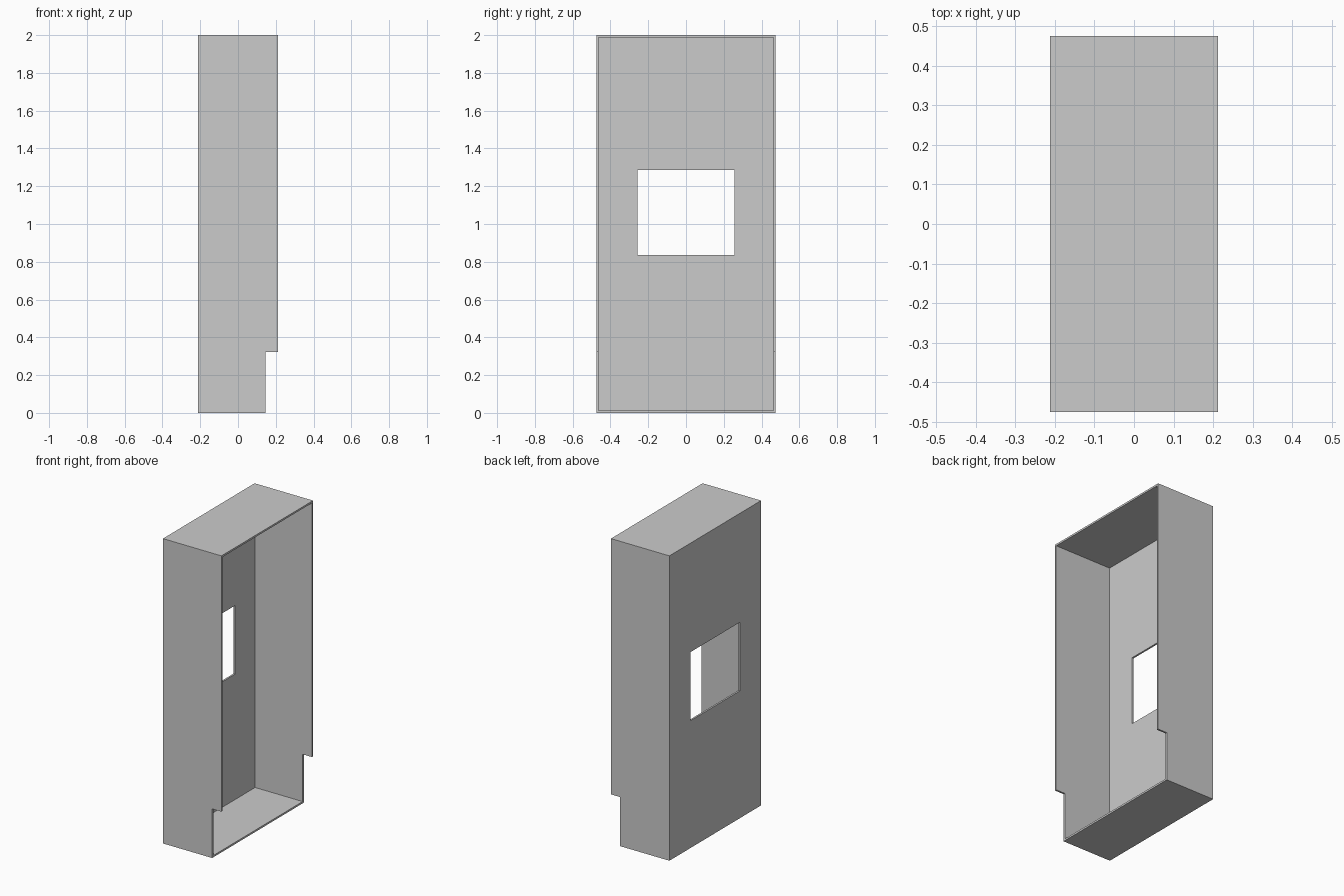
import bpy
import bmesh

cube = bpy.data.objects.get("Cube")
if cube:
    bpy.data.objects.remove(cube, do_unlink=True)

# Overall dimensions
HALF_X, HALF_Y, HEIGHT = 0.212, 0.475, 2.0
STEP_X, STEP_Z = 0.145, 0.322
WALL = 0.012
WIN_Y, WIN_LOW, WIN_HIGH = 0.256, 0.835, 1.285

grey = bpy.data.materials.new("light_grey")
grey.use_nodes = True
colour = (0.6, 0.6, 0.6, 1.0)
grey.diffuse_color = colour
grey.node_tree.nodes["Principled BSDF"].inputs["Base Color"].default_value = colour

bm = bmesh.new()

# Side walls share one stepped profile, running from the lower back corner
profile = [(-HALF_X, 0), (STEP_X, 0), (STEP_X, STEP_Z),
           (HALF_X, STEP_Z), (HALF_X, HEIGHT), (-HALF_X, HEIGHT)]
front = [bm.verts.new((x, -HALF_Y, z)) for x, z in profile]
back = [bm.verts.new((x, HALF_Y, z)) for x, z in profile]
bm.faces.new(front)
bm.faces.new(back[::-1])

# Floor and roof close the profile; the side toward +x stays open
for i in (0, 4):
    bm.faces.new((front[i], back[i], back[i + 1], front[i + 1]))

# Rear panel is a ring of faces around the window
outer = [front[0], back[0], back[-1], front[-1]]
window = [bm.verts.new((-HALF_X, y, z)) for y, z in
          ((-WIN_Y, WIN_LOW), (WIN_Y, WIN_LOW),
           (WIN_Y, WIN_HIGH), (-WIN_Y, WIN_HIGH))]
for i in range(4):
    j = (i + 1) % 4
    bm.faces.new((outer[i], outer[j], window[j], window[i]))

# Make every face point outward from the middle of the shell
bm.normal_update()
for face in bm.faces:
    centre = face.calc_center_median()
    centre.z -= HEIGHT / 2
    if face.normal.dot(centre) < 0:
        face.normal_flip()

mesh = bpy.data.meshes.new("open_housing")
bm.to_mesh(mesh)
bm.free()
mesh.materials.append(grey)
housing = bpy.data.objects.new("open_housing", mesh)
bpy.context.collection.objects.link(housing)

# Give the shell its sheet thickness, inward
shell = housing.modifiers.new("wall_thickness", 'SOLIDIFY')
shell.thickness = WALL
shell.offset = -1
shell.use_even_offset = True
shell.use_rim = True
